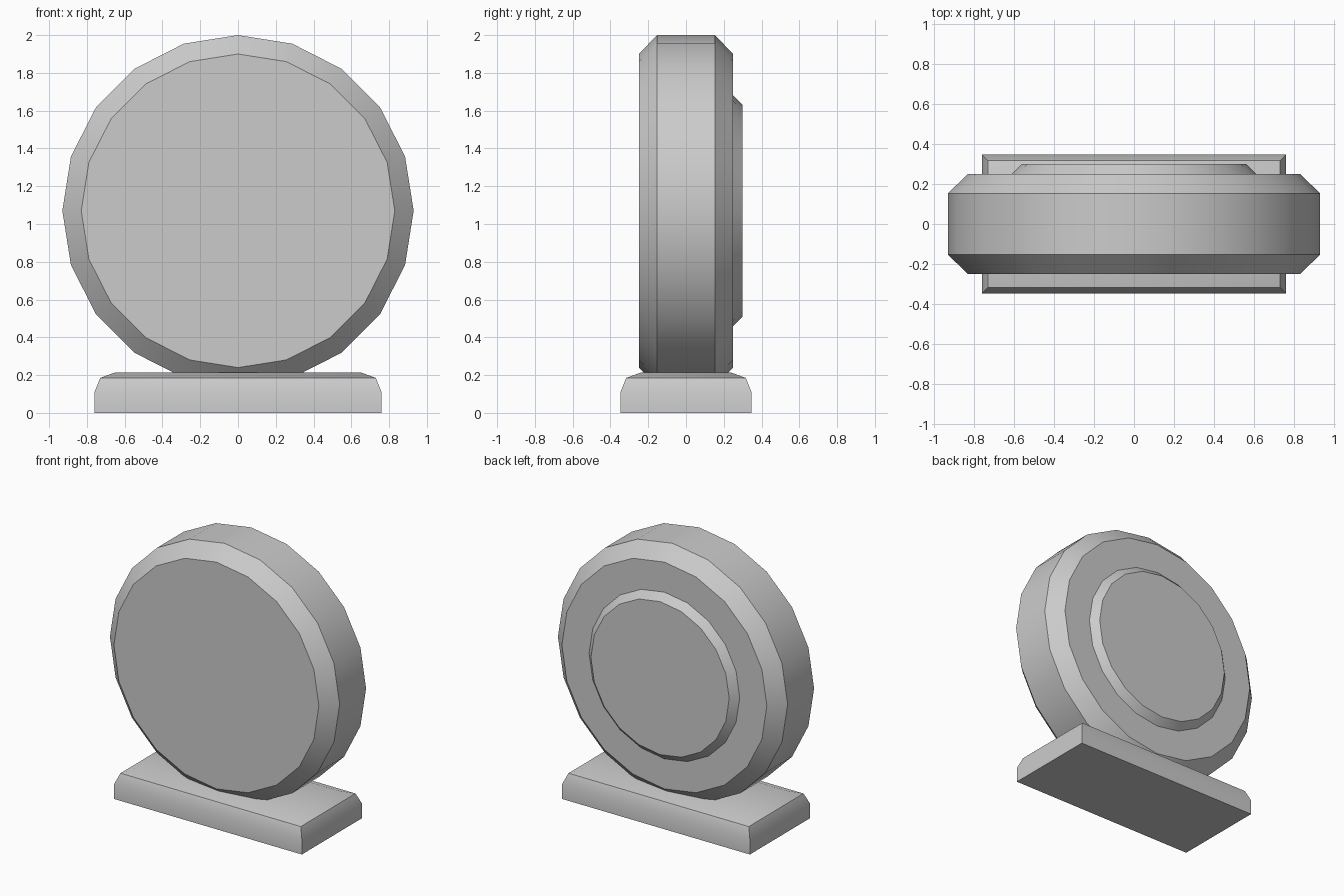
import bpy, bmesh, math

if "Cube" in bpy.data.objects:
    bpy.data.objects.remove(bpy.data.objects["Cube"])


def loft(name, rings):
    """Skin a stack of equal-length point rings and cap both ends."""
    bm = bmesh.new()
    loops = [[bm.verts.new(p) for p in ring] for ring in rings]
    n = len(loops[0])
    for a, b in zip(loops, loops[1:]):
        for i in range(n):
            j = (i + 1) % n
            bm.faces.new((a[i], a[j], b[j], b[i]))
    bm.faces.new(loops[0])
    bm.faces.new(loops[-1])
    bmesh.ops.recalc_face_normals(bm, faces=bm.faces)
    mesh = bpy.data.meshes.new(name)
    bm.to_mesh(mesh)
    bm.free()
    obj = bpy.data.objects.new(name, mesh)
    bpy.context.collection.objects.link(obj)
    bpy.ops.object.select_all(action='DESELECT')
    obj.select_set(True)
    bpy.context.view_layer.objects.active = obj
    bpy.ops.object.shade_smooth_by_angle(angle=math.radians(30))
    return obj


def circle(r, y, z=1.07, sides=20):
    return [(r * math.sin(math.tau * i / sides), y,
             z + r * math.cos(math.tau * i / sides)) for i in range(sides)]


def rectangle(inset, z):
    x, y = 0.76 - inset, 0.347 - inset
    return [(-x, -y, z), (x, -y, z), (x, y, z), (-x, y, z)]


# Round body with chamfered rims
loft("round_body", [circle(r, y) for r, y in
                    ((0.83, -0.25), (0.93, -0.153), (0.93, 0.153), (0.83, 0.25))])

# Raised back cover
loft("back_cover", [circle(0.61, 0.25), circle(0.56, 0.30)])

# Stand with stepped bevels around its top
loft("base", [rectangle(i, z) for i, z in
              ((0, 0), (0, 0.11), (0.03, 0.185), (0.112, 0.215))])
